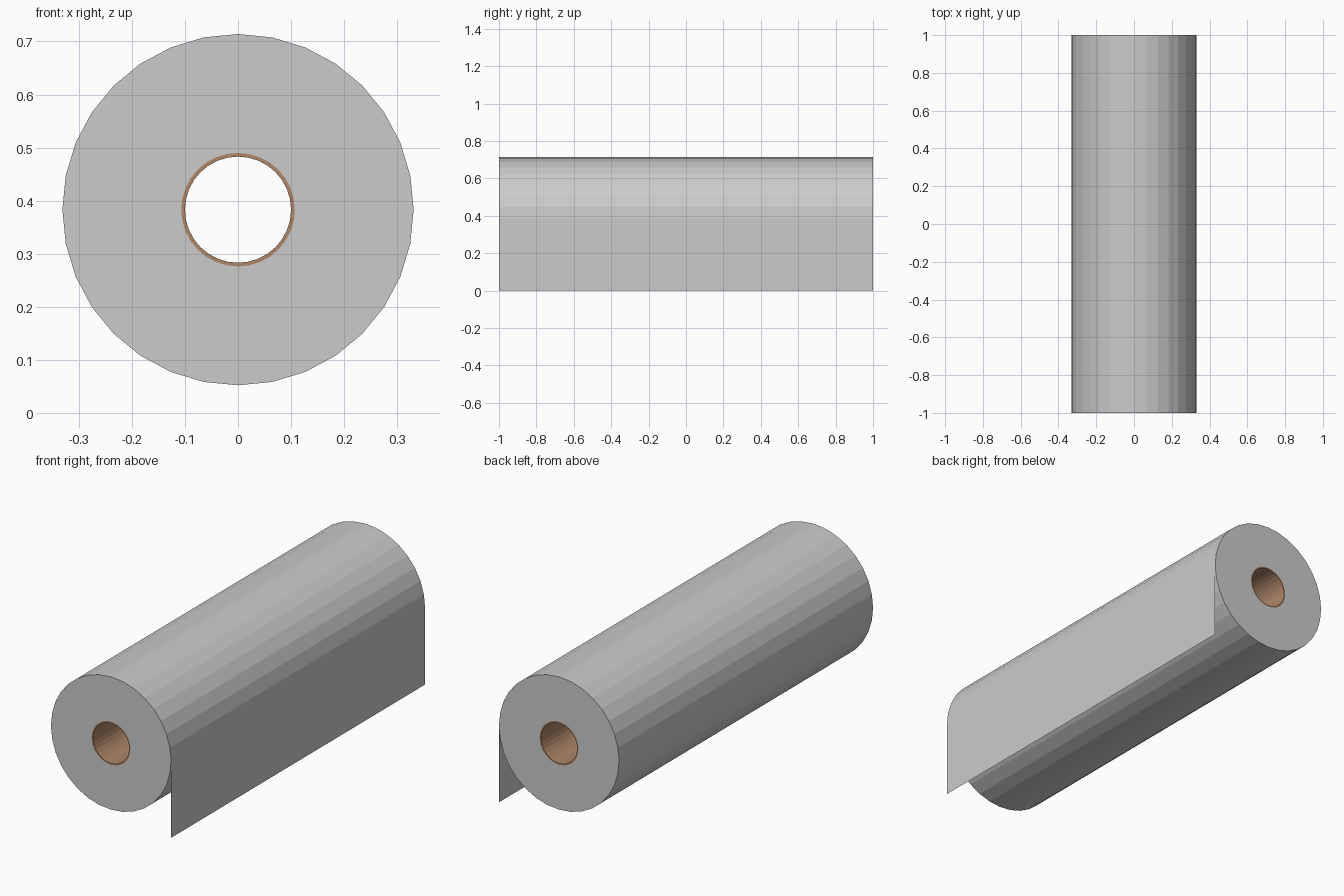
import bpy, bmesh
from math import cos, sin, tau

if "Cube" in bpy.data.objects:
    bpy.data.objects.remove(bpy.data.objects["Cube"])

SIDES = 32
AXIS_Z = 0.383
R_PAPER, R_CORE, R_HOLE = 0.331, 0.107, 0.100
HALF = 1.0


def new_object(name, bm):
    mesh = bpy.data.meshes.new(name)
    bm.to_mesh(mesh)
    bm.free()
    obj = bpy.data.objects.new(name, mesh)
    bpy.context.collection.objects.link(obj)
    return obj


def tube(name, r_out, r_in, half):
    """Hollow, flat-sided cylinder lying along y."""
    bm = bmesh.new()
    profile = [(r_out, -half), (r_out, half), (r_in, half), (r_in, -half)]
    rings = [[bm.verts.new((r * cos(tau * i / SIDES), y, AXIS_Z + r * sin(tau * i / SIDES)))
              for i in range(SIDES)] for r, y in profile]
    for k in range(4):
        a, b = rings[k], rings[(k + 1) % 4]
        for i in range(SIDES):
            j = (i + 1) % SIDES
            bm.faces.new((a[i], a[j], b[j], b[i]))
    bmesh.ops.recalc_face_normals(bm, faces=bm.faces)
    return new_object(name, bm)


# Wound paper
tube("paper_roll", R_PAPER, R_CORE, HALF)

# Cardboard core
core = tube("cardboard_core", R_CORE, R_HOLE, HALF)
card = bpy.data.materials.new("cardboard")
card.diffuse_color = (0.42, 0.24, 0.14, 1)
card.use_nodes = True
card.node_tree.nodes["Principled BSDF"].inputs["Base Color"].default_value = card.diffuse_color
core.data.materials.append(card)

# Loose sheet hanging straight down from the side of the roll
bm = bmesh.new()
corners = [(-HALF, 0), (HALF, 0), (HALF, AXIS_Z), (-HALF, AXIS_Z)]
bm.faces.new([bm.verts.new((R_PAPER, y, z)) for y, z in corners])
new_object("hanging_sheet", bm)
